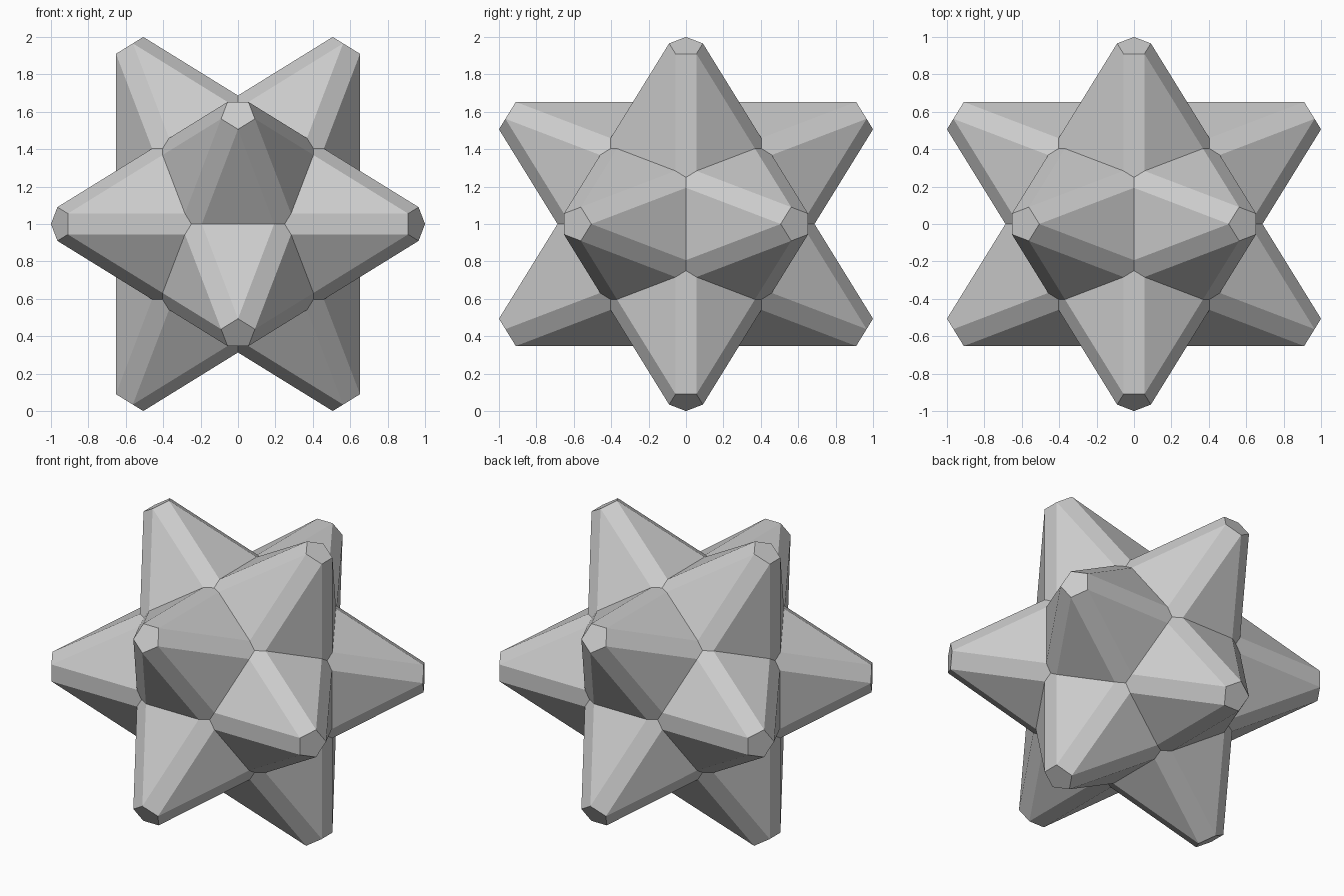
import bpy, bmesh, math
from mathutils import Vector

if "Cube" in bpy.data.objects:
    bpy.data.objects.remove(bpy.data.objects["Cube"])

# Star with twelve five-sided spikes; ridges chamfered, tips cut flat
PHI = (1 + math.sqrt(5)) / 2
A = 0.687                                   # small coordinate of an uncut spike tip
APEX = Vector((A, 0, A * PHI)).length       # uncut tip radius
S = 1 / math.sqrt(1 + PHI ** 2)
SIN18 = math.sin(math.radians(18))
W = (A * PHI - 1) / S * SIN18               # chamfer width measured in a spike face
CORE = A * math.sqrt(1 + PHI ** -4)         # radius of the core corners
SLIDE = W / math.sin(math.radians(72))      # chamfer offset along a valley
PIT = (A - S * W) * CORE / A                # where three chamfers meet
CENTRE = Vector((0, 0, 1))

# Spike directions
axes = []
for p in (1, -1):
    for q in (1, -1):
        axes += [Vector(v).normalized() for v in
                 ((p, 0, q * PHI), (p * PHI, q, 0), (0, p * PHI, q))]

bm = bmesh.new()


def face(points):
    bm.faces.new([bm.verts.new(p + CENTRE) for p in points])


for n in axes:
    # Neighbouring spikes in order around this one
    u = n.orthogonal().normalized()
    v = n.cross(u)
    near = sorted((m for m in axes if 0.1 < n.dot(m) < 0.9),
                  key=lambda m: math.atan2(m.dot(v), m.dot(u)))
    corner = [(n + near[i] + near[(i + 1) % 5]).normalized() * CORE for i in range(5)]
    tips, starts, ends = [], [], []
    for i in range(5):
        c0, c1 = corner[i - 1], corner[i]
        along = (c1 - c0).normalized() * SLIDE
        apex = n * APEX
        tips.append(apex + ((c0 + c1) / 2 - apex).normalized() * (W / SIN18))
        starts.append(c0 + along)
        ends.append(c1 - along)
    # Flat tip, spike sides and chamfered ridges
    face(tips)
    for i in range(5):
        j = (i + 1) % 5
        face([tips[i], starts[i], ends[i]])
        face([tips[i], ends[i], corner[i].normalized() * PIT, starts[j], tips[j]])

bmesh.ops.remove_doubles(bm, verts=bm.verts, dist=0.001)
bmesh.ops.recalc_face_normals(bm, faces=bm.faces)
mesh = bpy.data.meshes.new("spiked_star")
bm.to_mesh(mesh)
bm.free()
bpy.context.collection.objects.link(bpy.data.objects.new("spiked_star", mesh))
